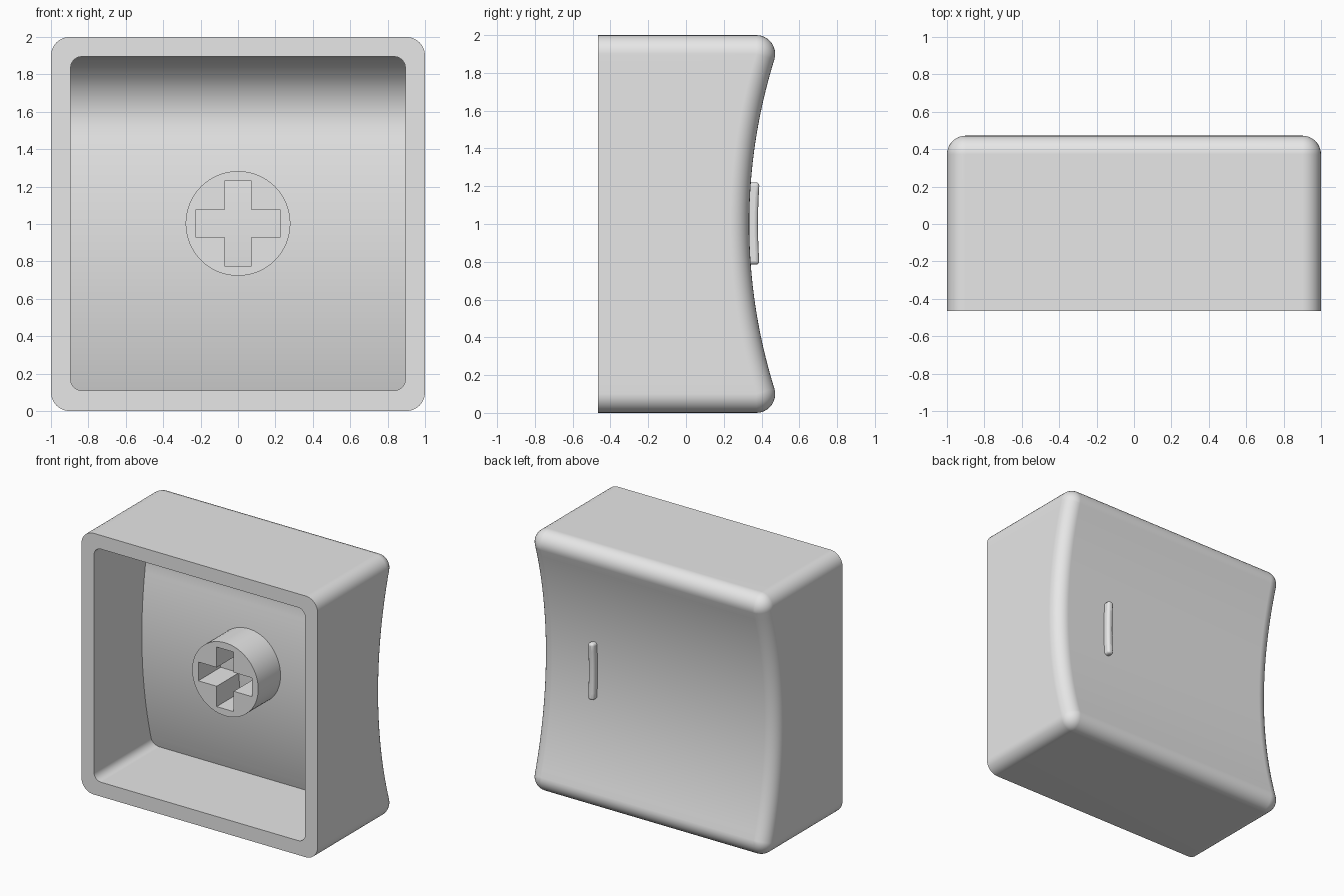
import bpy, bmesh, math
from mathutils import Vector

if "Cube" in bpy.data.objects:
    bpy.data.objects.remove(bpy.data.objects["Cube"])

FRONT = -0.465            # open rim plane
AXIS_Y = 3.255            # axis of the dish, at z = 1
DISH_R, CEIL_R, EDGE_R, COVE_R = 2.92, 3.14, 0.1, 0.34
CAV_TOP = 1.895

grey = bpy.data.materials.new("light_grey")
grey.diffuse_color = (0.8, 0.8, 0.8, 1)
grey.use_nodes = True
grey.node_tree.nodes["Principled BSDF"].inputs["Base Color"].default_value = grey.diffuse_color


def arc_y(radius, z):
    return AXIS_Y - math.sqrt(radius ** 2 - (z - 1) ** 2)


def ceiling_y(z):
    """Curved ceiling that sweeps into the top wall with a wide cove."""
    cz = CAV_TOP - COVE_R
    cy = AXIS_Y - math.sqrt((CEIL_R + COVE_R) ** 2 - (cz - 1) ** 2)
    if z - 1 < (cz - 1) * CEIL_R / (CEIL_R + COVE_R):
        return arc_y(CEIL_R, z)
    return cy + math.sqrt(max(0, COVE_R ** 2 - (z - cz) ** 2))


def contour(half_x, z0, z1, r, corner=8, side=32):
    """Rounded rectangle as (corner centre, outward direction) pairs."""
    half = []
    for i in range(corner + 1):
        a = math.pi / 2 * (i / corner - 1)
        half.append((half_x - r, z0 + r, math.cos(a), math.sin(a)))
    for i in range(1, side):
        half.append((half_x - r, z0 + r + (z1 - z0 - 2 * r) * i / side, 1, 0))
    for i in range(corner + 1):
        a = math.pi / 2 * i / corner
        half.append((half_x - r, z1 - r, math.cos(a), math.sin(a)))
    return half + [(-x, z, -ox, oz) for x, z, ox, oz in reversed(half)]


def finish(name, bm=None, obj=None):
    if bm:
        bmesh.ops.recalc_face_normals(bm, faces=bm.faces)
        me = bpy.data.meshes.new(name)
        bm.to_mesh(me)
        bm.free()
        obj = bpy.data.objects.new(name, me)
        bpy.context.collection.objects.link(obj)
    obj.data.materials.clear()
    obj.data.materials.append(grey)
    bpy.ops.object.select_all(action='DESELECT')
    obj.select_set(True)
    bpy.context.view_layer.objects.active = obj
    bpy.ops.object.shade_smooth_by_angle(angle=math.radians(30))
    return obj


# Cap shell: dished back, rounded edges, outer wall, rim and cavity
bm = bmesh.new()
rings = []
outer = contour(1, 0, 2, EDGE_R)
STEPS = 8
for k in range(STEPS + 1):
    ring = []
    for x, z, ox, oz in outer:
        base = Vector((x, arc_y(DISH_R + EDGE_R, z), z))
        dish_n = (Vector((0, AXIS_Y, 1)) - Vector((0, base.y, z))).normalized()
        n = dish_n.slerp(Vector((ox, 0, oz)), k / STEPS)
        ring.append(bm.verts.new(base + n * EDGE_R))
    rings.append(ring)
rings.append([bm.verts.new((x + ox * EDGE_R, FRONT, z + oz * EDGE_R))
              for x, z, ox, oz in outer])
CR = 0.06
inner = [(x + ox * CR, z + oz * CR)
         for x, z, ox, oz in contour(0.895, 0.11, CAV_TOP, CR)]
rings.append([bm.verts.new((x, FRONT, z)) for x, z in inner])
rings.append([bm.verts.new((x, ceiling_y(z), z)) for x, z in inner])

count = len(outer)
for a, b in zip(rings, rings[1:]):
    for i in range(count):
        j = (i + 1) % count
        bm.faces.new((a[i], a[j], b[j], b[i]))
# Strips across x close the dish and the cavity ceiling
for ring in (rings[0], rings[-1]):
    for i in range(count // 2 - 1):
        bm.faces.new((ring[i], ring[i + 1], ring[count - 2 - i], ring[count - 1 - i]))
bmesh.ops.remove_doubles(bm, verts=bm.verts, dist=1e-5)
shell = finish("cap_shell", bm)
shell.modifiers.new("even_shading", 'WEIGHTED_NORMAL').keep_sharp = True

# Stem: round post with a cross-shaped socket
L, W = 0.228, 0.072
circle = [(0.28 * math.cos(math.tau * i / 64), 0.28 * math.sin(math.tau * i / 64))
          for i in range(64)]
cross = [(L, -W), (L, W), (W, W), (W, L), (-W, L), (-W, W),
         (-L, W), (-L, -W), (-W, -W), (-W, -L), (W, -L), (W, -W)]
curve = bpy.data.curves.new("stem", 'CURVE')
curve.dimensions = '2D'
curve.fill_mode = 'BOTH'
STEM_FRONT, STEM_BACK = -0.155, 0.16
curve.extrude = (STEM_BACK - STEM_FRONT) / 2
for pts in (circle, cross):
    sp = curve.splines.new('POLY')
    sp.points.add(len(pts) - 1)
    for p, (x, y) in zip(sp.points, pts):
        p.co = (x, y, 0, 1)
    sp.use_cyclic_u = True
stem = bpy.data.objects.new("stem", curve)
bpy.context.collection.objects.link(stem)
stem.location = (0, (STEM_FRONT + STEM_BACK) / 2, 1.003)
stem.rotation_euler.x = math.pi / 2
bpy.ops.object.select_all(action='DESELECT')
stem.select_set(True)
bpy.context.view_layer.objects.active = stem
bpy.ops.object.convert(target='MESH')
stem = bpy.context.view_layer.objects.active
bm = bmesh.new()
bm.from_mesh(stem.data)
bmesh.ops.remove_doubles(bm, verts=bm.verts, dist=1e-5)
bmesh.ops.recalc_face_normals(bm, faces=bm.faces)
bm.to_mesh(stem.data)
bm.free()
finish("stem", obj=stem)

# Raised touch bar that follows the dish
bm = bmesh.new()
zs = [0.785 + 0.435 * i / 8 for i in range(9)]
profile = [(arc_y(DISH_R, z) + 0.046, z) for z in zs]
profile += [(arc_y(DISH_R, z) - 0.1, z) for z in reversed(zs)]
left, right = ([bm.verts.new((x, y, z)) for y, z in profile] for x in (0.515, 0.565))
bm.faces.new(left)
bm.faces.new(right)
for i in range(len(profile)):
    j = (i + 1) % len(profile)
    bm.faces.new((left[i], left[j], right[j], right[i]))
bar = finish("touch_bar", bm)
bev = bar.modifiers.new("round_edges", 'BEVEL')
bev.width, bev.segments = 0.018, 3
bev.limit_method, bev.angle_limit = 'ANGLE', math.radians(40)
